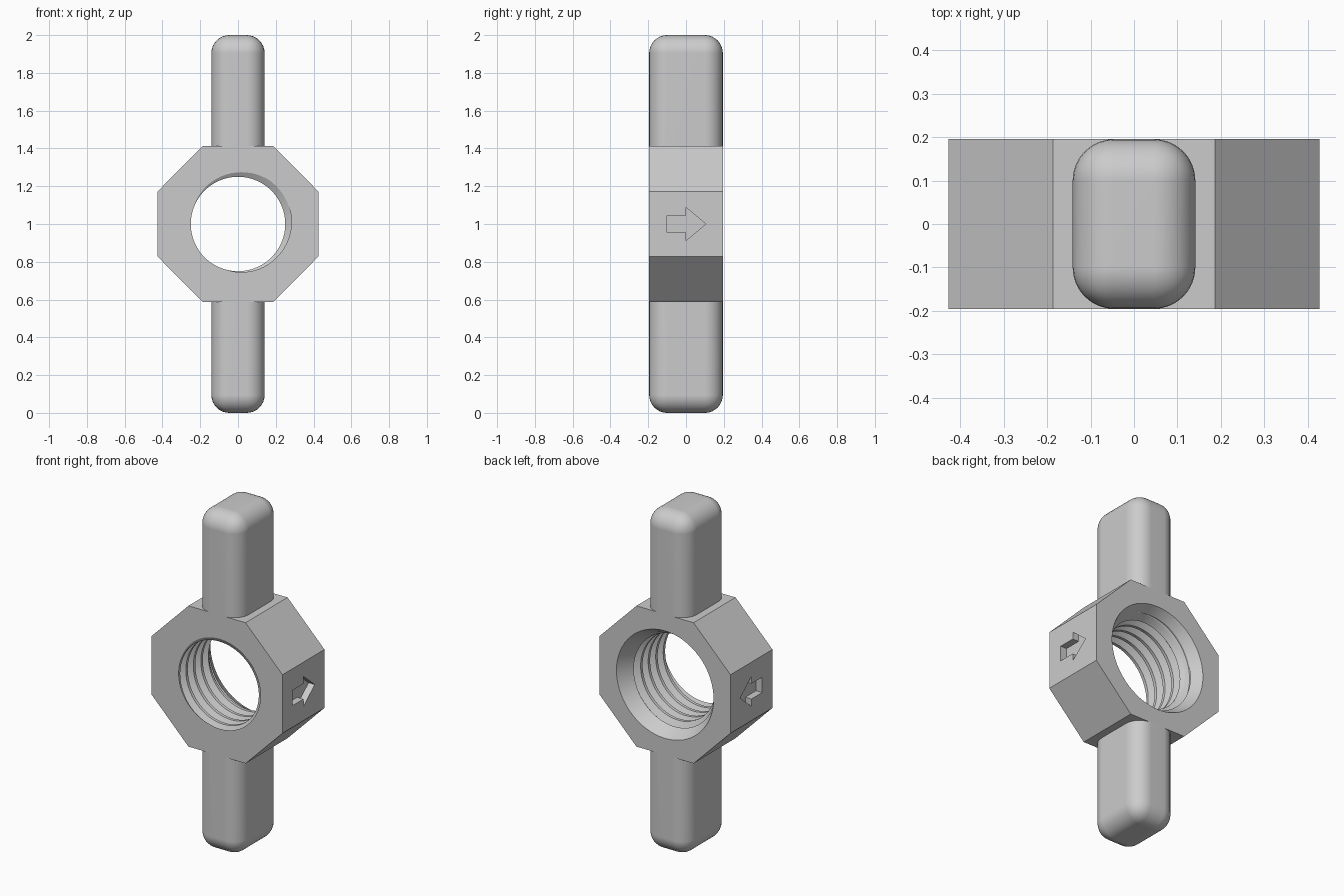
import bpy, bmesh, math
from mathutils import Matrix

if "Cube" in bpy.data.objects:
    bpy.data.objects.remove(bpy.data.objects["Cube"], do_unlink=True)

HALF = 0.195          # half thickness along y
MID = 1.0             # height of the hole axis
BORE, GROOVE = 0.25, 0.285
PITCH, SEGS = 0.07, 64

grey = bpy.data.materials.new("plain_grey")
grey.diffuse_color = (0.6, 0.6, 0.6, 1)
grey.use_nodes = True
grey.node_tree.nodes["Principled BSDF"].inputs["Base Color"].default_value = (0.6, 0.6, 0.6, 1)


def make_object(name, bm):
    bmesh.ops.recalc_face_normals(bm, faces=bm.faces)
    mesh = bpy.data.meshes.new(name)
    bm.to_mesh(mesh)
    bm.free()
    mesh.materials.append(grey)
    obj = bpy.data.objects.new(name, mesh)
    bpy.context.collection.objects.link(obj)
    return obj


def activate(obj):
    bpy.ops.object.select_all(action='DESELECT')
    obj.select_set(True)
    bpy.context.view_layer.objects.active = obj


def prism(name, outline, direction):
    """Extrude a closed outline along a direction."""
    bm = bmesh.new()
    face = bm.faces.new([bm.verts.new(p) for p in outline])
    ext = bmesh.ops.extrude_face_region(bm, geom=[face])
    bmesh.ops.translate(bm, vec=direction,
                        verts=[v for v in ext["geom"] if isinstance(v, bmesh.types.BMVert)])
    return make_object(name, bm)


def cut(body, cutter):
    activate(body)
    mod = body.modifiers.new("cut", 'BOOLEAN')
    mod.operation, mod.solver, mod.object = 'DIFFERENCE', 'EXACT', cutter
    bpy.ops.object.modifier_apply(modifier=mod.name)
    bpy.data.objects.remove(cutter, do_unlink=True)


def thread_cutter():
    """Solid screw: a trapezoid profile wound around the y axis."""
    profile = [(0.0, GROOVE), (0.14, GROOVE), (0.44, BORE), (0.70, BORE)]
    end = 0.3
    bm = bmesh.new()
    columns = []
    for j in range(SEGS + 1):
        turn = j / SEGS
        a = math.tau * turn + math.radians(30)
        column = []
        for k in range(-8, 14):
            for offset, r in profile:
                y = -HALF - 0.005 + PITCH * (k + offset - turn)
                if abs(y) > end:
                    y, r = math.copysign(end, y), BORE
                column.append(bm.verts.new((r * math.cos(a), y, MID + r * math.sin(a))))
        columns.append(column)
    for c, d in zip(columns, columns[1:]):
        for i in range(len(c) - 1):
            bm.faces.new((c[i], c[i + 1], d[i + 1], d[i]))
    bmesh.ops.remove_doubles(bm, verts=bm.verts, dist=0.0003)
    bmesh.ops.holes_fill(bm, edges=[e for e in bm.edges if e.is_boundary], sides=0)
    bmesh.ops.triangulate(bm, faces=bm.faces)
    return make_object("thread_cutter", bm)


# Octagonal nut body
corners = [(0.186, 0.414), (0.426, 0.172)]
corners += [(x, -z) for x, z in reversed(corners)]
corners += [(-x, z) for x, z in reversed(corners)]
body = prism("nut_body", [(x, -HALF, MID + z) for x, z in corners], (0, 2 * HALF, 0))

# Threaded hole
cut(body, thread_cutter())

# Lead-in chamfer at the back of the hole
bm = bmesh.new()
slope, depth, extra = 0.6, 0.11, 0.05
bmesh.ops.create_cone(bm, cap_ends=True, segments=SEGS, depth=depth + extra,
                      radius1=0.25, radius2=0.25 + slope * (depth + extra),
                      matrix=Matrix.Translation((0, HALF + (extra - depth) / 2, MID))
                      @ Matrix.Rotation(-math.pi / 2, 4, 'X'))
cut(body, make_object("chamfer_cutter", bm))

# Recessed arrows on both sides, pointing to the back
arrow = [(-0.1, -0.045), (0, -0.045), (0, -0.088), (0.105, 0),
         (0, 0.088), (0, 0.045), (-0.1, 0.045)]
for side in (1, -1):
    outline = [(side * 0.386, y, MID + z) for y, z in arrow]
    cut(body, prism("arrow_cutter", outline, (side * 0.1, 0, 0)))

activate(body)
bpy.ops.object.shade_smooth_by_angle(angle=math.radians(20))

# Rounded handles above and below the body
for name, side in (("upper_handle", 1), ("lower_handle", -1)):
    bm = bmesh.new()
    length = 0.586
    bmesh.ops.create_cube(bm, size=1)
    bmesh.ops.scale(bm, vec=(0.282, 2 * HALF, length), verts=bm.verts)
    rounded = [e for e in bm.edges if any(v.co.z * side > 0 for v in e.verts)]
    bmesh.ops.bevel(bm, geom=rounded, offset=0.095, segments=8, profile=0.5,
                    affect='EDGES', clamp_overlap=True)
    # open end that meets the body
    inner = [f for f in bm.faces if f.normal.z * side < -0.9]
    bmesh.ops.delete(bm, geom=inner, context='FACES')
    bmesh.ops.translate(bm, vec=(0, 0, MID + side * (1 - length / 2)), verts=bm.verts)
    handle = make_object(name, bm)
    activate(handle)
    bpy.ops.object.shade_smooth_by_angle(angle=math.radians(40))
    handle.modifiers.new("even_shading", 'WEIGHTED_NORMAL').keep_sharp = True
